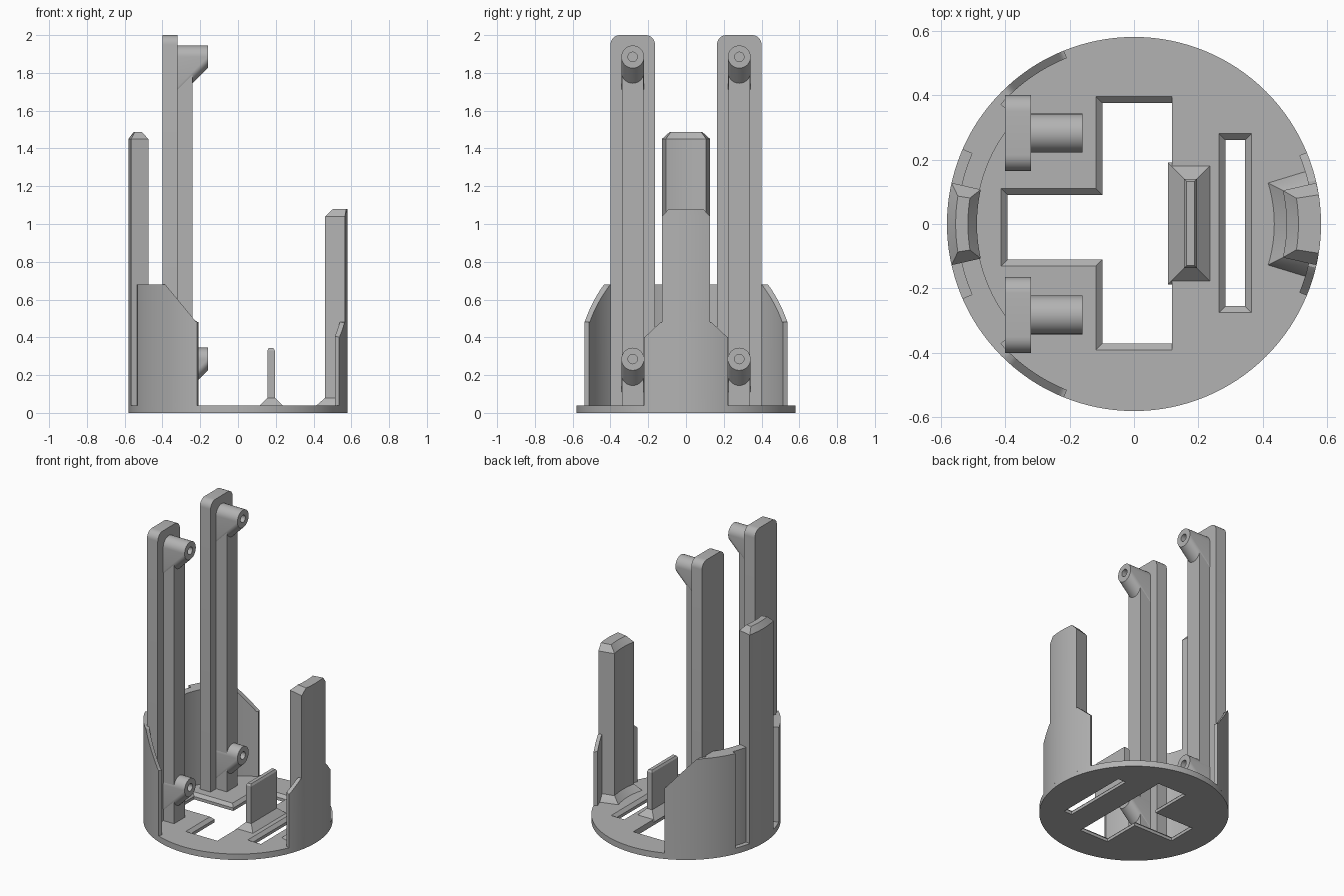
import bpy, bmesh
from math import radians, sin, cos, pi

old = bpy.data.objects.get("Cube")
if old:
    bpy.data.objects.remove(old, do_unlink=True)

grey = bpy.data.materials.new("plain_grey")
grey.use_nodes = True
COLOR = (0.45, 0.45, 0.45, 1)
grey.diffuse_color = COLOR
grey.node_tree.nodes["Principled BSDF"].inputs["Base Color"].default_value = COLOR

R, FLOOR, SINK = 0.58, 0.04, 0.03


def finish(name, bm):
    bmesh.ops.recalc_face_normals(bm, faces=bm.faces)
    mesh = bpy.data.meshes.new(name)
    bm.to_mesh(mesh)
    bm.free()
    mesh.materials.append(grey)
    ob = bpy.data.objects.new(name, mesh)
    bpy.context.collection.objects.link(ob)
    return ob


def smooth(ob):
    bpy.ops.object.select_all(action="DESELECT")
    ob.select_set(True)
    bpy.context.view_layer.objects.active = ob
    bpy.ops.object.shade_smooth_by_angle(angle=radians(30))


def loft(name, rings):
    """Bridge equal rings of points and cap both ends."""
    bm = bmesh.new()
    rows = [[bm.verts.new(p) for p in ring] for ring in rings]
    n = len(rows[0])
    for lo, hi in zip(rows, rows[1:]):
        for i in range(n):
            j = (i + 1) % n
            bm.faces.new((lo[i], lo[j], hi[j], hi[i]))
    bm.faces.new(rows[0])
    bm.faces.new(rows[-1])
    return finish(name, bm)


def rect(x0, x1, y0, y1, z):
    return [(x0, y0, z), (x1, y0, z), (x1, y1, z), (x0, y1, z)]


def box(name, x0, x1, y0, y1, z0, z1):
    return loft(name, [rect(x0, x1, y0, y1, z0), rect(x0, x1, y0, y1, z1)])


def arc_loft(name, sections, steps=16):
    """Curved wall; sections are (r_in, r_out, angle0, angle1, z or z(x, y))."""
    bm = bmesh.new()
    rows = []
    for r0, r1, a0, a1, z in sections:
        row = []
        for i in range(steps + 1):
            a = radians(a0 + (a1 - a0) * i / steps)
            pair = []
            for r in (r0, r1):
                x, y = r * cos(a), r * sin(a)
                pair.append(bm.verts.new((x, y, z(x, y) if callable(z) else z)))
            row.append(pair)
        rows.append(row)
    for lo, hi in zip(rows, rows[1:]):
        for k in (0, 1):
            for i in range(steps):
                bm.faces.new((lo[i][k], lo[i + 1][k], hi[i + 1][k], hi[i][k]))
        for e in (0, steps):
            bm.faces.new((lo[e][0], lo[e][1], hi[e][1], hi[e][0]))
    for row in (rows[0], rows[-1]):
        for i in range(steps):
            bm.faces.new((row[i][0], row[i][1], row[i + 1][1], row[i + 1][0]))
    ob = finish(name, bm)
    smooth(ob)
    return ob


def cut(ob, cutter):
    mod = ob.modifiers.new("opening", "BOOLEAN")
    mod.operation, mod.solver, mod.object = "DIFFERENCE", "EXACT", cutter
    cutter.hide_render = True
    cutter.hide_set(True)


def disc(r, y, z, x, n=32):
    return [(x, y + r * cos(2 * pi * i / n), z + r * sin(2 * pi * i / n)) for i in range(n)]


# Round base plate with chamfered openings
base = loft("base_plate", [[(R * cos(2 * pi * i / 128), R * sin(2 * pi * i / 128), z)
                            for i in range(128)] for z in (0, FLOOR)])
smooth(base)


def cross_outline(d, z):
    xl, xm, xr = -0.412 + d, -0.118 + d, 0.118
    yt, yb, ht, hb = 0.395 - d, -0.39 + d, 0.11 - d, -0.13 + d
    return [(xl, hb, z), (xm, hb, z), (xm, yb, z), (xr, yb, z),
            (xr, yt, z), (xm, yt, z), (xm, ht, z), (xl, ht, z)]


def slot_outline(d, z):
    return rect(0.264 + d, 0.364 - d, -0.275 + d, 0.28 - d, z)


for name, outline in (("cross_cutter", cross_outline), ("slot_cutter", slot_outline)):
    cut(base, loft(name, [outline(0.02, -0.02), outline(0.02, 0.02),
                          outline(0, FLOOR), outline(0, 0.06)]))


# Slim upright tab with flared foot
loft("centre_tab", [rect(0.105, 0.245, -0.187, 0.19, SINK), rect(0.115, 0.235, -0.177, 0.18, FLOOR),
                    rect(0.155, 0.195, -0.137, 0.14, 0.08), rect(0.155, 0.195, -0.137, 0.14, 0.33),
                    rect(0.163, 0.187, -0.129, 0.132, 0.343)])

# Tall rear post, chamfered all round at the top
arc_loft("left_post", [(0.487, R, 167.3, 192.7, SINK), (0.487, R, 167.3, 192.7, 1.45),
                       (0.515, 0.553, 171, 189, 1.487)])

# Shorter post with flared foot, chamfered inside and at the sides
arc_loft("right_post", [(0.425, R, -17.5, 17.5, SINK), (0.435, R, -17, 17, FLOOR),
                        (0.473, R, -12.7, 12.7, 0.08), (0.473, R, -12.7, 12.7, 1.04),
                        (0.51, R, -9, 9, 1.08)])


# Low curved shield around the shorter post
def shield_top(x, y):
    return 0.4 + 0.08 * min(1, max(0, (0.22 - abs(y)) / 0.085))


arc_loft("right_shield", [(0.555, R, -22.5, 22.5, SINK), (0.555, R, -22.5, 22.5, shield_top)], 40)


# Curved side walls with sloping ends, and the thick wall joining them
def wall_top(x, y):
    return 0.68 - 0.2 * min(1, max(0, (x + 0.385) / 0.165))


arc_loft("inner_wall", [(0.49, 0.548, 138, 222, SINK), (0.49, 0.548, 138, 222, 0.68)], 40)

for side, s in (("back", 1), ("front", -1)):
    arc_loft(side + "_wall", [(0.555, R, s * 112, s * 138, SINK),
                              (0.555, R, s * 112, s * 138, wall_top)], 40)
    arc_loft(side + "_wall_thick", [(0.535, R, s * 138, s * 156.5, SINK),
                                    (0.535, R, s * 138, s * 156.5, 0.68)])

    # Tall rail with rounded top corners and a stiffening rib
    yc, half, rad = s * 0.282, 0.118, 0.05
    profile = [(yc - half, SINK), (yc + half, SINK)]
    for sign, start in ((1, 0), (-1, 90)):
        for i in range(9):
            a = radians(start + i * 90 / 8)
            profile.append((yc + sign * (half - rad) + rad * cos(a), 2 - rad + rad * sin(a)))
    smooth(loft(side + "_rail", [[(x, y, z) for y, z in profile] for x in (-0.4, -0.32)]))
    box(side + "_rail_rib", -0.33, -0.24, yc - 0.058, yc + 0.058, SINK, 1.88)

    # Screw bosses with sloping undersides and a small bore
    for level, zc in (("upper", 1.885), ("lower", 0.285)):
        bm = bmesh.new()
        for x, z in ((-0.16, zc), (-0.325, zc), (-0.325, zc - 0.165)):
            for p in disc(0.06, yc, z, x):
                bm.verts.new(p)
        hull = bmesh.ops.convex_hull(bm, input=bm.verts[:])
        loose = [v for v in hull["geom_interior"] if isinstance(v, bmesh.types.BMVert)]
        bmesh.ops.delete(bm, geom=loose, context="VERTS")
        bmesh.ops.dissolve_limit(bm, angle_limit=0.01, verts=bm.verts[:], edges=bm.edges[:])
        boss = finish(f"{side}_{level}_boss", bm)
        smooth(boss)
        cut(boss, loft(f"{side}_{level}_bore_cutter",
                       [disc(0.025, yc, zc, x, 20) for x in (-0.23, -0.14)]))
